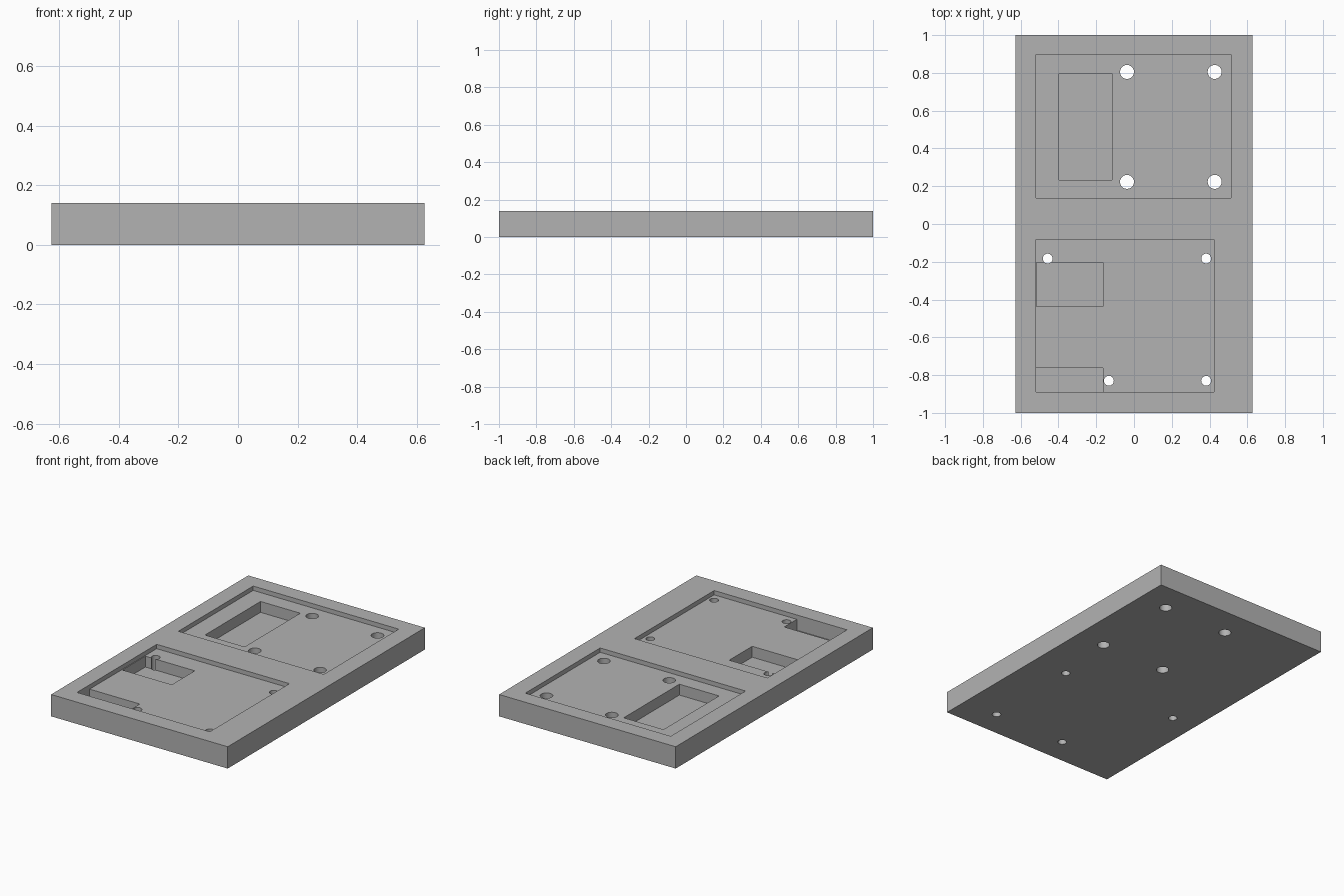
import bpy

if "Cube" in bpy.data.objects:
    bpy.data.objects.remove(bpy.data.objects["Cube"])

HEIGHT = 0.14
SHALLOW = 0.112   # floor of the wide recesses
DEEP = 0.042      # floor of the component pockets
TOP = 0.3         # cutters end well above the plate


def box(name, x0, x1, y0, y1, z0, z1):
    bpy.ops.mesh.primitive_cube_add(size=1, location=((x0 + x1) / 2, (y0 + y1) / 2, (z0 + z1) / 2))
    ob = bpy.context.object
    ob.name = name
    ob.scale = (x1 - x0, y1 - y0, z1 - z0)
    bpy.ops.object.transform_apply(location=True, rotation=False, scale=True)
    return ob


def hole(name, x, y, radius):
    bpy.ops.mesh.primitive_cylinder_add(vertices=32, radius=radius, depth=1, location=(x, y, 0))
    ob = bpy.context.object
    ob.name = name
    return ob


def cut(target, cutter):
    cutter.hide_render = True
    mod = target.modifiers.new(cutter.name, "BOOLEAN")
    mod.operation = "DIFFERENCE"
    mod.solver = "EXACT"
    mod.object = cutter
    bpy.context.view_layer.objects.active = target
    bpy.ops.object.modifier_apply(modifier=mod.name)
    bpy.data.objects.remove(cutter)


# Plate
plate = box("mounting_plate", -0.627, 0.627, -1, 1, 0, HEIGHT)

# Wide shallow recesses
cut(plate, box("back_recess", -0.52, 0.513, 0.138, 0.897, SHALLOW, TOP))
cut(plate, box("front_recess", -0.52, 0.423, -0.89, -0.082, SHALLOW, TOP))

# Deep component pockets
cut(plate, box("back_pocket", -0.398, -0.116, 0.233, 0.797, DEEP, TOP))
cut(plate, box("front_pocket", -0.515, -0.164, -0.437, -0.204, DEEP, TOP))
cut(plate, box("corner_pocket", -0.52, -0.164, -0.89, -0.762, DEEP, TOP))

# Screw holes through the plate
for x in (-0.037, 0.427):
    for y in (0.223, 0.805):
        cut(plate, hole("large_hole", x, y, 0.037))
for x, y in ((-0.457, -0.183), (0.382, -0.183), (-0.133, -0.83), (0.382, -0.83)):
    cut(plate, hole("small_hole", x, y, 0.026))

# Grey finish
grey = bpy.data.materials.new("plain_grey")
grey.use_nodes = True
colour = (0.45, 0.45, 0.45, 1)
grey.diffuse_color = colour
grey.node_tree.nodes["Principled BSDF"].inputs["Base Color"].default_value = colour
plate.data.materials.clear()
plate.data.materials.append(grey)

# Round hole walls, crisp edges elsewhere
bpy.ops.object.select_all(action="DESELECT")
plate.select_set(True)
bpy.context.view_layer.objects.active = plate
bpy.ops.object.shade_smooth_by_angle(angle=0.52)
